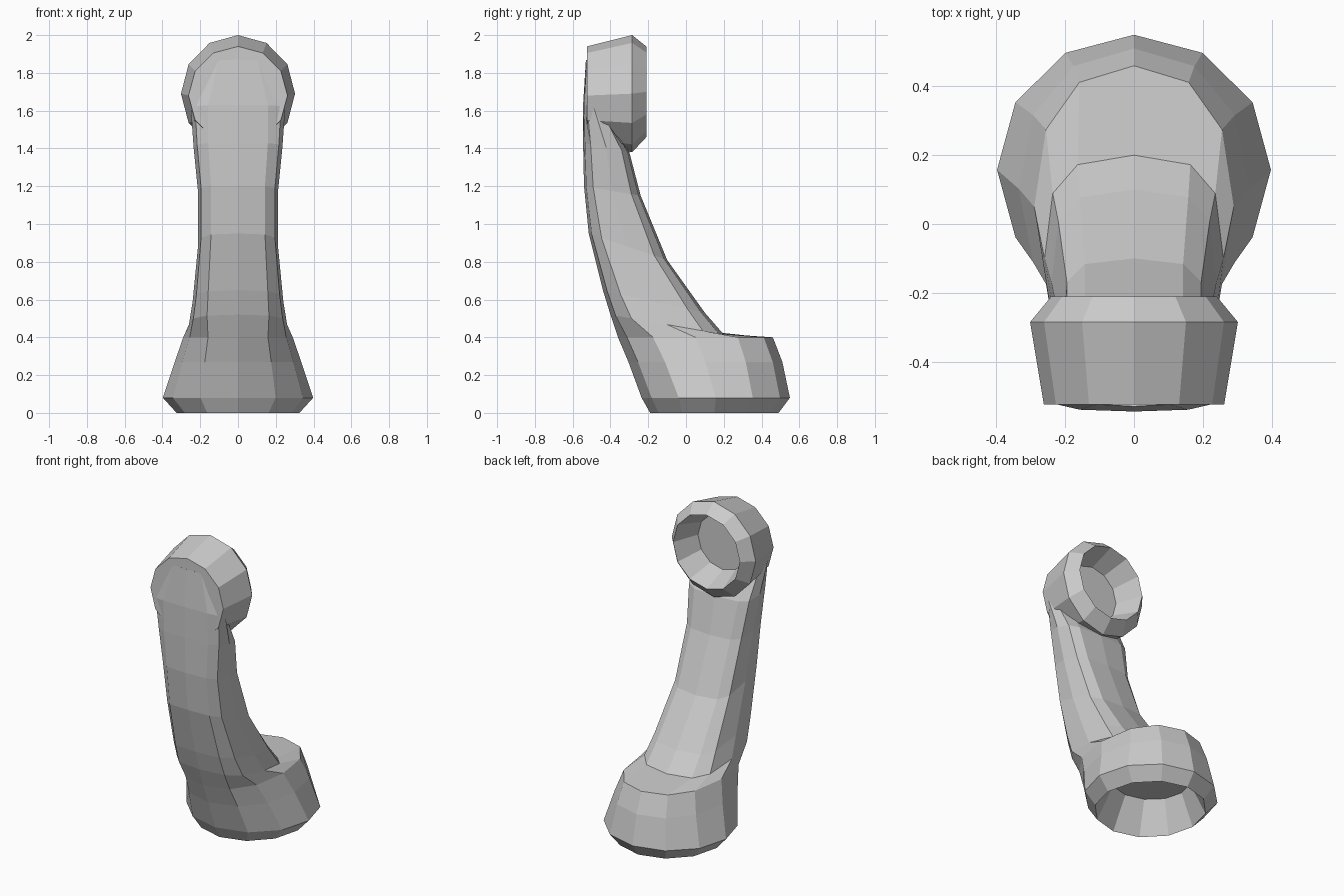
import bpy, bmesh
from math import sin, cos, pi, copysign

if "Cube" in bpy.data.objects:
    bpy.data.objects.remove(bpy.data.objects["Cube"])

SIDES = 12


def spow(v, e):
    return copysign(abs(v) ** (2 / e), v)


def section(front, back, width, e):
    """Superellipse ring spanning two (y, z) points, half-width in x."""
    ring = []
    for i in range(SIDES):
        a = 2 * pi * i / SIDES
        t = (1 - spow(cos(a), e)) / 2
        ring.append((width * spow(sin(a), e),
                     front[0] + (back[0] - front[0]) * t,
                     front[1] + (back[1] - front[1]) * t))
    return ring


def loft(name, sections):
    bm = bmesh.new()
    rings = [[bm.verts.new(p) for p in section(*s)] for s in sections]
    for lo, hi in zip(rings, rings[1:]):
        for i in range(SIDES):
            j = (i + 1) % SIDES
            bm.faces.new((lo[i], lo[j], hi[j], hi[i]))
    bm.faces.new(rings[0])
    bm.faces.new(rings[-1])
    bmesh.ops.recalc_face_normals(bm, faces=bm.faces)
    mesh = bpy.data.meshes.new(name)
    bm.to_mesh(mesh)
    bm.free()
    obj = bpy.data.objects.new(name, mesh)
    bpy.context.collection.objects.link(obj)
    return obj


# lower cup with its cavity, running on into the curved grip
handset = loft("handset", [
    ((-0.08, 0.20), (0.38, 0.20), 0.24, 2),
    ((-0.19, 0.00), (0.49, 0.00), 0.325, 2),
    ((-0.235, 0.08), (0.55, 0.08), 0.398, 2),
    ((-0.305, 0.27), (0.51, 0.27), 0.335, 2.15),
    ((-0.36, 0.40), (0.46, 0.40), 0.29, 2.3),
    ((-0.40, 0.52), (0.20, 0.415), 0.26, 3),
    ((-0.44, 0.65), (0.10, 0.53), 0.24, 3.3),
    ((-0.515, 0.95), (-0.10, 0.81), 0.212, 3.5),
    ((-0.54, 1.20), (-0.24, 1.15), 0.212, 3.5),
    ((-0.545, 1.43), (-0.30, 1.38), 0.235, 3.5),
    ((-0.545, 1.63), (-0.43, 1.60), 0.25, 3),
    ((-0.53, 1.87), (-0.43, 1.82), 0.18, 2.5),
])

# upper cup, open toward the back
cup = loft("upper_cup", [
    ((-0.525, 1.42), (-0.525, 1.94), 0.262, 2),
    ((-0.285, 1.38), (-0.285, 2.00), 0.302, 2),
    ((-0.21, 1.46), (-0.21, 1.94), 0.24, 2),
    ((-0.38, 1.52), (-0.38, 1.88), 0.18, 2),
])

# fuse the two parts into one body
mod = handset.modifiers.new("fuse", "BOOLEAN")
mod.operation = 'UNION'
mod.solver = 'EXACT'
mod.object = cup
bpy.context.view_layer.objects.active = handset
handset.select_set(True)
bpy.ops.object.modifier_apply(modifier=mod.name)
bpy.data.objects.remove(cup)
